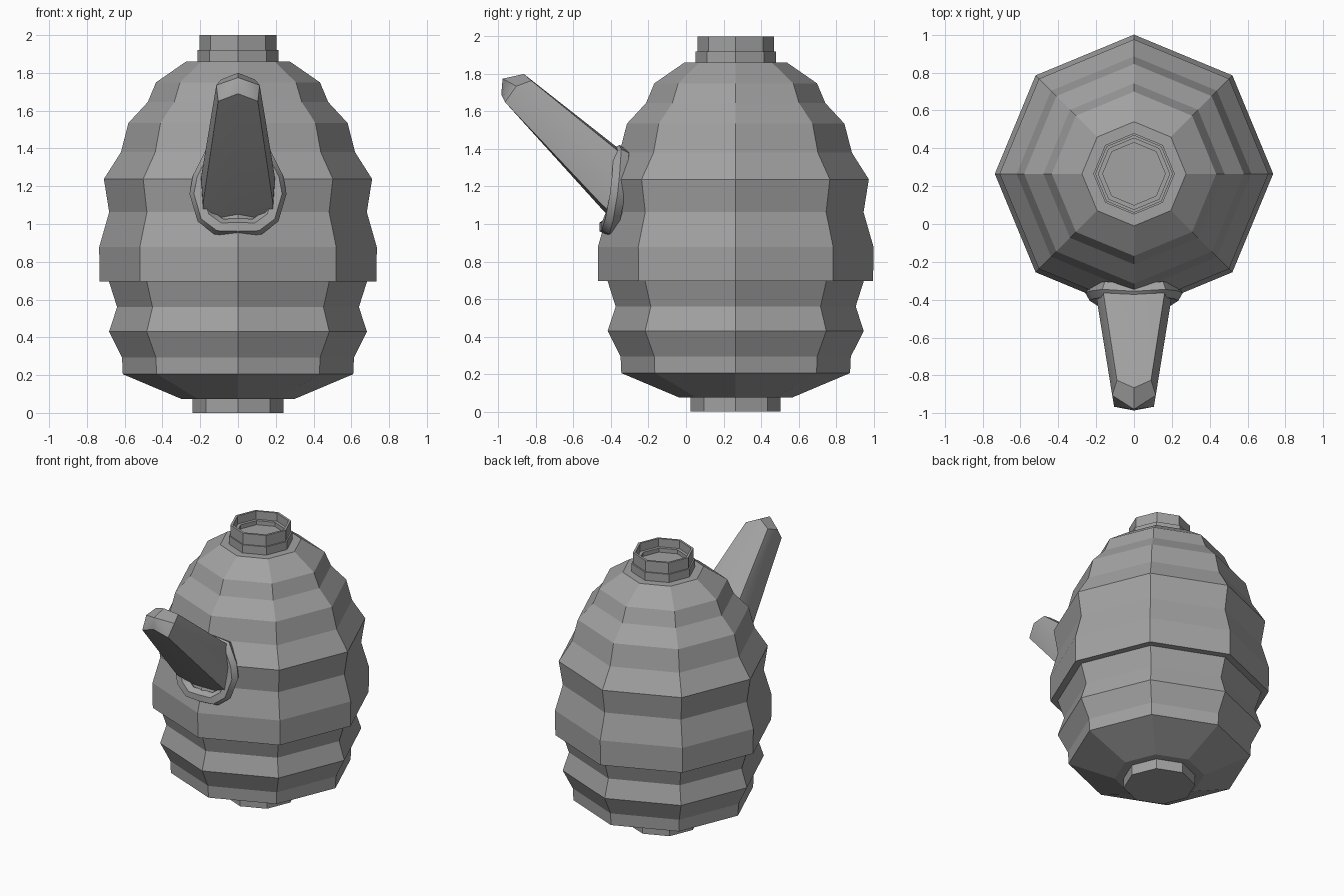
import bpy, bmesh, math
from mathutils import Vector

cube = bpy.data.objects.get("Cube")
if cube:
    bpy.data.objects.remove(cube, do_unlink=True)

# Single grey material
grey = bpy.data.materials.new("grey")
grey.use_nodes = True
COLOUR = (0.36, 0.36, 0.36, 1)
grey.diffuse_color = COLOUR
grey.node_tree.nodes["Principled BSDF"].inputs["Base Color"].default_value = COLOUR

AXIS_Y = 0.265  # vertical axis of the pot body


def skin(name, rings, closed=False, caps=True, smooth=None):
    """Bridge a list of equal-length point rings into one mesh."""
    bm = bmesh.new()
    loops = [[bm.verts.new(p) for p in ring] for ring in rings]
    pairs = list(zip(loops, loops[1:]))
    if closed:
        pairs.append((loops[-1], loops[0]))
    for a, b in pairs:
        n = len(a)
        for i in range(n):
            j = (i + 1) % n
            bm.faces.new((a[i], a[j], b[j], b[i]))
    if caps and not closed:
        bm.faces.new(loops[0])
        # End cap fans out from a raised centre when the last ring is a point
        bm.faces.new(loops[-1])
    bmesh.ops.remove_doubles(bm, verts=bm.verts, dist=1e-5)
    bmesh.ops.recalc_face_normals(bm, faces=bm.faces)
    mesh = bpy.data.meshes.new(name)
    bm.to_mesh(mesh)
    bm.free()
    obj = bpy.data.objects.new(name, mesh)
    bpy.context.collection.objects.link(obj)
    mesh.materials.append(grey)
    if smooth:
        bpy.ops.object.select_all(action='DESELECT')
        obj.select_set(True)
        bpy.context.view_layer.objects.active = obj
        bpy.ops.object.shade_smooth_by_angle(angle=math.radians(smooth))
    return obj


def octagon(r, z):
    return [(r * math.cos(k * math.pi / 4), AXIS_Y + r * math.sin(k * math.pi / 4), z)
            for k in range(8)]


def lathe(name, profile):
    return skin(name, [octagon(r, z) for r, z in profile])


# Ribbed eight-sided body: lower bowl and overhanging upper shell
lathe("body", [
    (0.30, 0.074), (0.61, 0.205), (0.614, 0.293), (0.683, 0.43), (0.64, 0.56),
    (0.683, 0.695), (0.733, 0.695), (0.735, 0.878), (0.682, 1.063), (0.71, 1.238),
    (0.62, 1.38), (0.58, 1.535), (0.478, 1.645), (0.434, 1.75), (0.275, 1.86)])

# Foot
lathe("foot", [(0.24, 0.0), (0.24, 0.08)])

# Stepped neck with a shallow open cup
lathe("neck", [(0.215, 1.85), (0.215, 1.92), (0.205, 1.92), (0.205, 2.0),
               (0.188, 2.0), (0.188, 1.94), (0.165, 1.94), (0.165, 1.91)])


def mirrored(half):
    """Complete a ring from points on the +x side, bottom middle to top middle."""
    return half + [(-x, y, z) for x, y, z in half[-2:0:-1]]


# Tapering spout with a wedge-shaped closed tip
root = mirrored([(0, -0.44, 1.07), (0.185, -0.455, 1.11), (0.195, -0.41, 1.25),
                 (0.16, -0.375, 1.40), (0, -0.375, 1.415)])
tip = mirrored([(0, -0.985, 1.69), (0.105, -0.965, 1.65), (0.115, -0.905, 1.735),
                (0.09, -0.825, 1.765), (0, -0.865, 1.80)])
inward = Vector((0, 0.14, -0.13))
buried = [tuple(Vector(p) + inward) for p in root]
skin("spout", [buried, root, tip, [(0, -0.978, 1.775)] * 8], caps=False, smooth=40)

# Collar wrapped around the spout root, bent to follow the body
path = [Vector(p) for p in mirrored([
    (0, -0.42, 0.985), (0.10, -0.41, 0.985), (0.175, -0.39, 1.04), (0.21, -0.365, 1.16),
    (0.195, -0.355, 1.24), (0.14, -0.345, 1.36), (0, -0.355, 1.375)])]
centre = sum(path, Vector()) / len(path)
rings = []
for p in path:
    out = (p - centre)
    out.y = 0
    out.normalize()
    rings.append([p + 0.047 * (out * math.cos(a) + Vector((0, -1, 0)) * math.sin(a))
                  for a in (k * math.pi / 3 for k in range(6))])
skin("spout_collar", rings, closed=True, smooth=50)
